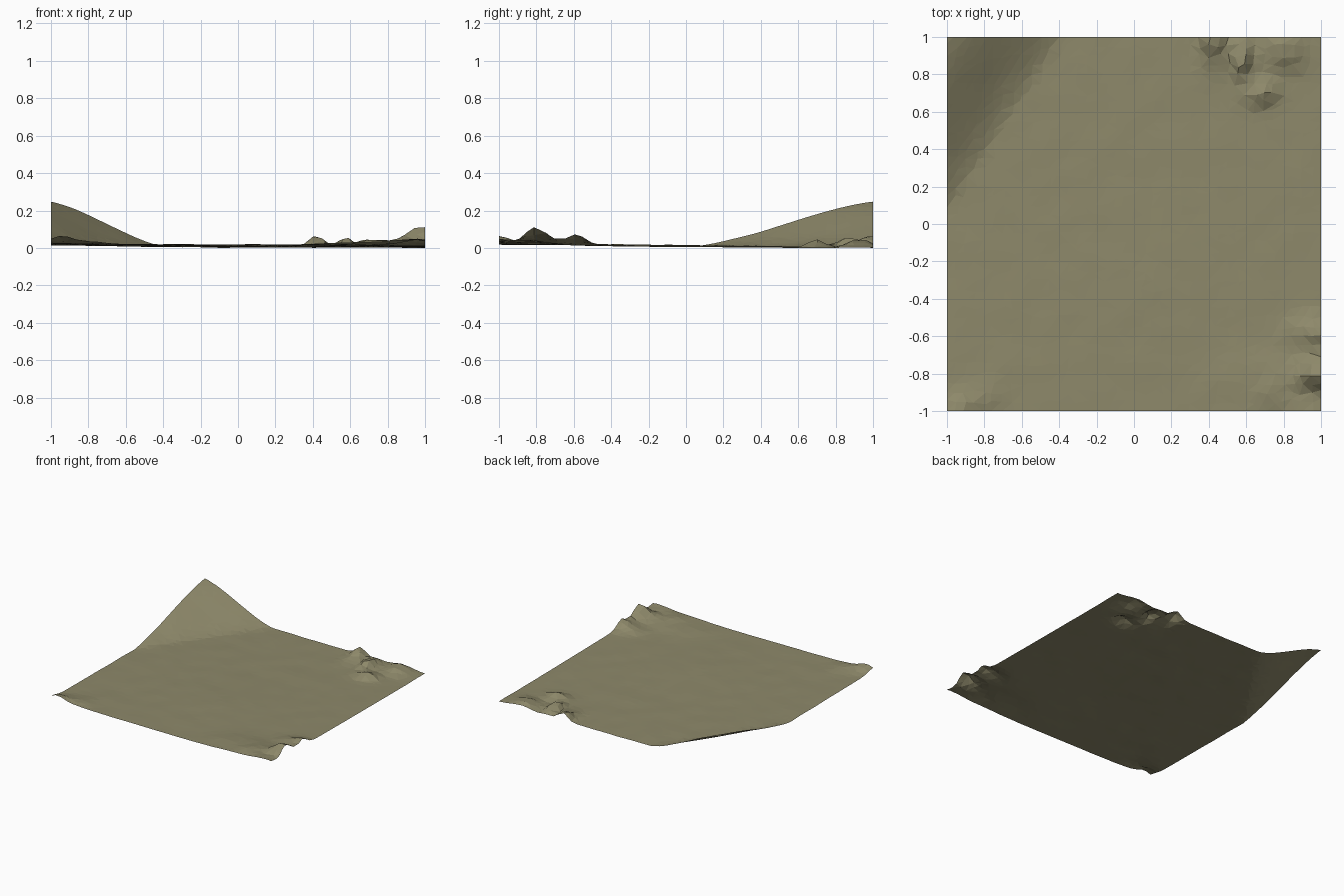
import bpy, bmesh, math, random
from mathutils import Vector, noise

if "Cube" in bpy.data.objects:
    bpy.data.objects.remove(bpy.data.objects["Cube"])

random.seed(4)
N = 40

# Small rocky rises: x, y, width x, width y, height
BUMPS = [
    (1.0, -0.80, .12, .08, .085), (1.0, -0.59, .14, .08, .062),
    (0.97, -1.0, .14, .07, .025), (0.75, -0.88, .28, .18, .025),
    (0.42, 0.98, .06, .12, .062), (0.57, 0.88, .05, .09, .055),
    (0.68, 0.70, .08, .06, .045), (0.80, 0.93, .10, .09, .045),
    (-0.94, -0.99, .09, .07, .040), (-0.80, -0.92, .12, .09, .012),
]


def height(x, y):
    # Gently tilted plain
    z = max(0.003, 0.012 - 0.005 * x - 0.008 * y)
    z += 0.006 * math.exp(-((x - .1) / .4) ** 2 - ((y + .3) / .35) ** 2)
    # Hill rising to the back left corner
    d = 1 - ((x + 1) / 0.61 + (1 - y) / 0.92)
    if d > 0:
        z += 0.24 * (0.5 * d + 0.5 * d * d * (3 - 2 * d))
    # Rocky rises, roughened in proportion to their height
    b = sum(h * math.exp(-((x - cx) / sx) ** 2 - ((y - cy) / sy) ** 2)
            for cx, cy, sx, sy, h in BUMPS)
    rough = noise.noise(Vector((x * 9, y * 9, 2.0)))
    z += b * (1 + 0.35 * rough)
    return z + 0.003 * noise.noise(Vector((x * 6, y * 6, 7.0)))


# Terrain sheet: jittered triangulated grid with straight borders
bm = bmesh.new()
bmesh.ops.create_grid(bm, x_segments=N, y_segments=N, size=1)
j = 0.3 * 2 / N
for v in bm.verts:
    if abs(v.co.x) < 0.999:
        v.co.x += random.uniform(-j, j)
    if abs(v.co.y) < 0.999:
        v.co.y += random.uniform(-j, j)
    v.co.z = height(v.co.x, v.co.y)
low = min(v.co.z for v in bm.verts)
for v in bm.verts:
    v.co.z -= low
bmesh.ops.triangulate(bm, faces=bm.faces[:], quad_method='SHORT_EDGE')
bmesh.ops.recalc_face_normals(bm, faces=bm.faces[:])
if sum(f.normal.z for f in bm.faces) < 0:
    bmesh.ops.reverse_faces(bm, faces=bm.faces[:])

mesh = bpy.data.meshes.new("terrain")
bm.to_mesh(mesh)
bm.free()
terrain = bpy.data.objects.new("terrain", mesh)
bpy.context.collection.objects.link(terrain)

# Dry earth colour
mat = bpy.data.materials.new("dry_earth")
mat.diffuse_color = (0.27, 0.25, 0.145, 1)
mat.use_nodes = True
mat.node_tree.nodes["Principled BSDF"].inputs["Base Color"].default_value = mat.diffuse_color
mesh.materials.append(mat)
